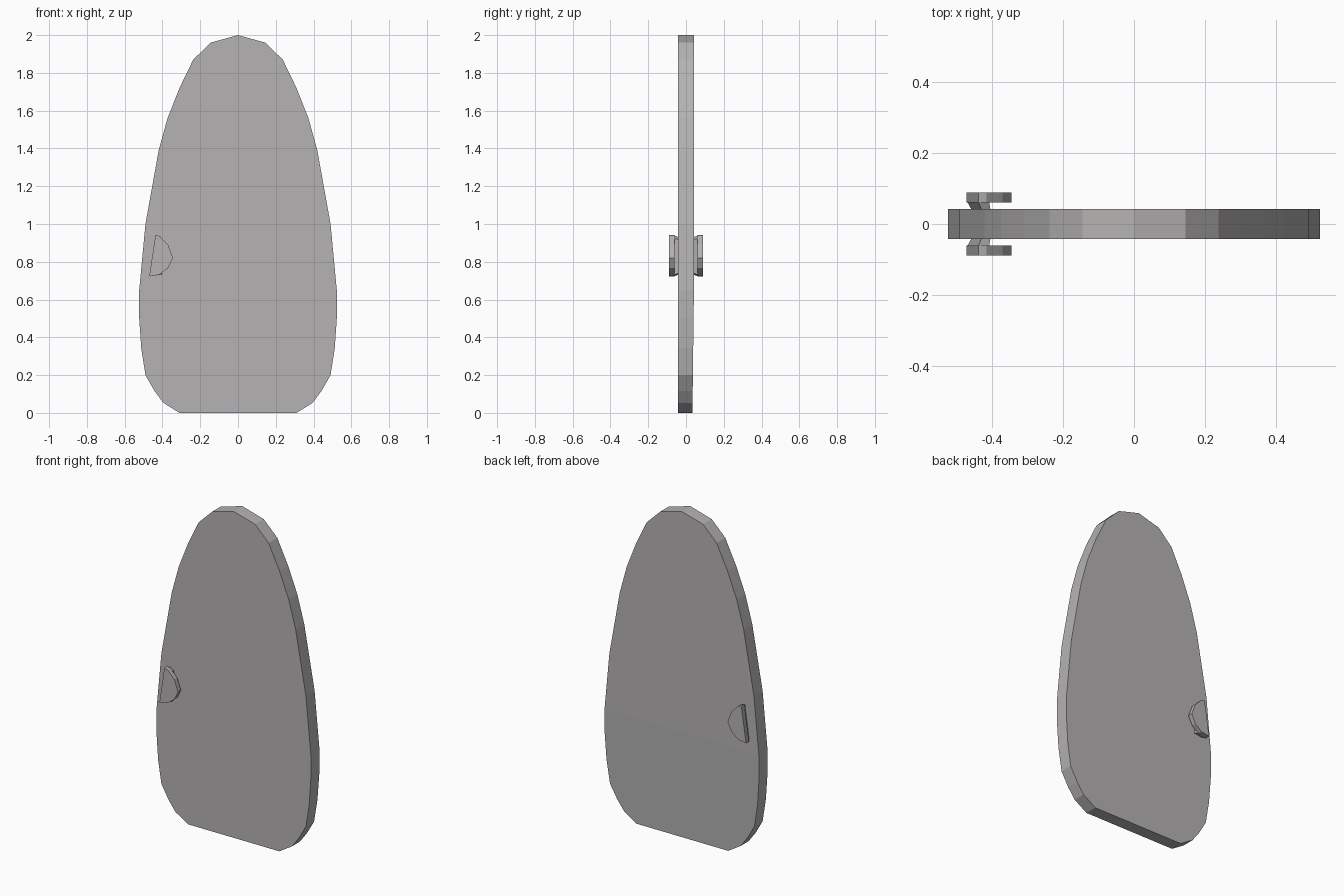
import bpy
import bmesh

cube = bpy.data.objects.get("Cube")
if cube:
    bpy.data.objects.remove(cube, do_unlink=True)

grey = bpy.data.materials.new("warm_grey")
grey.use_nodes = True
COLOUR = (0.46, 0.445, 0.445, 1)
grey.diffuse_color = COLOUR
grey.node_tree.nodes["Principled BSDF"].inputs["Base Color"].default_value = COLOUR


def loft(name, first, second):
    """Closed solid between two matching rings of points."""
    bm = bmesh.new()
    a = [bm.verts.new(p) for p in first]
    b = [bm.verts.new(p) for p in second]
    n = len(a)
    bm.faces.new(a)
    bm.faces.new(b[::-1])
    for i in range(n):
        j = (i + 1) % n
        bm.faces.new((a[i], b[i], b[j], a[j]))
    bmesh.ops.recalc_face_normals(bm, faces=bm.faces)
    mesh = bpy.data.meshes.new(name)
    bm.to_mesh(mesh)
    bm.free()
    obj = bpy.data.objects.new(name, mesh)
    bpy.context.collection.objects.link(obj)
    mesh.materials.append(grey)
    return obj


def ring(points, y):
    return [(x, y, z) for x, z in points]


# Door panel: mirrored half outline, from the tip down to the flat foot
HALF = [(0.145, 1.96), (0.237, 1.87), (0.31, 1.72), (0.373, 1.56),
        (0.42, 1.39), (0.49, 1.0), (0.523, 0.65), (0.523, 0.5),
        (0.512, 0.34), (0.49, 0.2), (0.442, 0.116), (0.395, 0.053), (0.31, 0)]
outline = [(0, 2)] + HALF + [(-x, z) for x, z in reversed(HALF)]
THICK = 0.042
BEND = 0.65   # below this height the back leans slightly inward
door = loft("door_panel", ring(outline, -THICK), ring(outline, THICK))

bm = bmesh.new()
bm.from_mesh(door.data)
back = [f for f in bm.faces if f.normal.y > 0.9]
corners = [v for v in back[0].verts if abs(v.co.z - BEND) < 0.001]
bmesh.ops.connect_verts(bm, verts=corners)
for v in bm.verts:
    if v.co.y > 0 and v.co.z < BEND:
        v.co.y -= 0.008 * (BEND - v.co.z) / BEND
bm.to_mesh(door.data)
bm.free()

# Half-round handles, each on a slanted stem, on both faces
GRIP = [(-0.437, 0.942), (-0.415, 0.936), (-0.37, 0.89), (-0.344, 0.82),
        (-0.37, 0.767), (-0.415, 0.732), (-0.47, 0.722)]
STEM_OUTER = [(-0.437, 0.94), (-0.407, 0.925), (-0.407, 0.732), (-0.469, 0.724)]
STEM_INNER = [(-0.428, 0.93), (-0.403, 0.915), (-0.403, 0.74), (-0.455, 0.732)]
for side, s in (("front", -1), ("back", 1)):
    loft(side + "_handle_grip", ring(GRIP, s * 0.061), ring(GRIP, s * 0.089))
    loft(side + "_handle_stem", ring(STEM_INNER, s * 0.038), ring(STEM_OUTER, s * 0.063))
